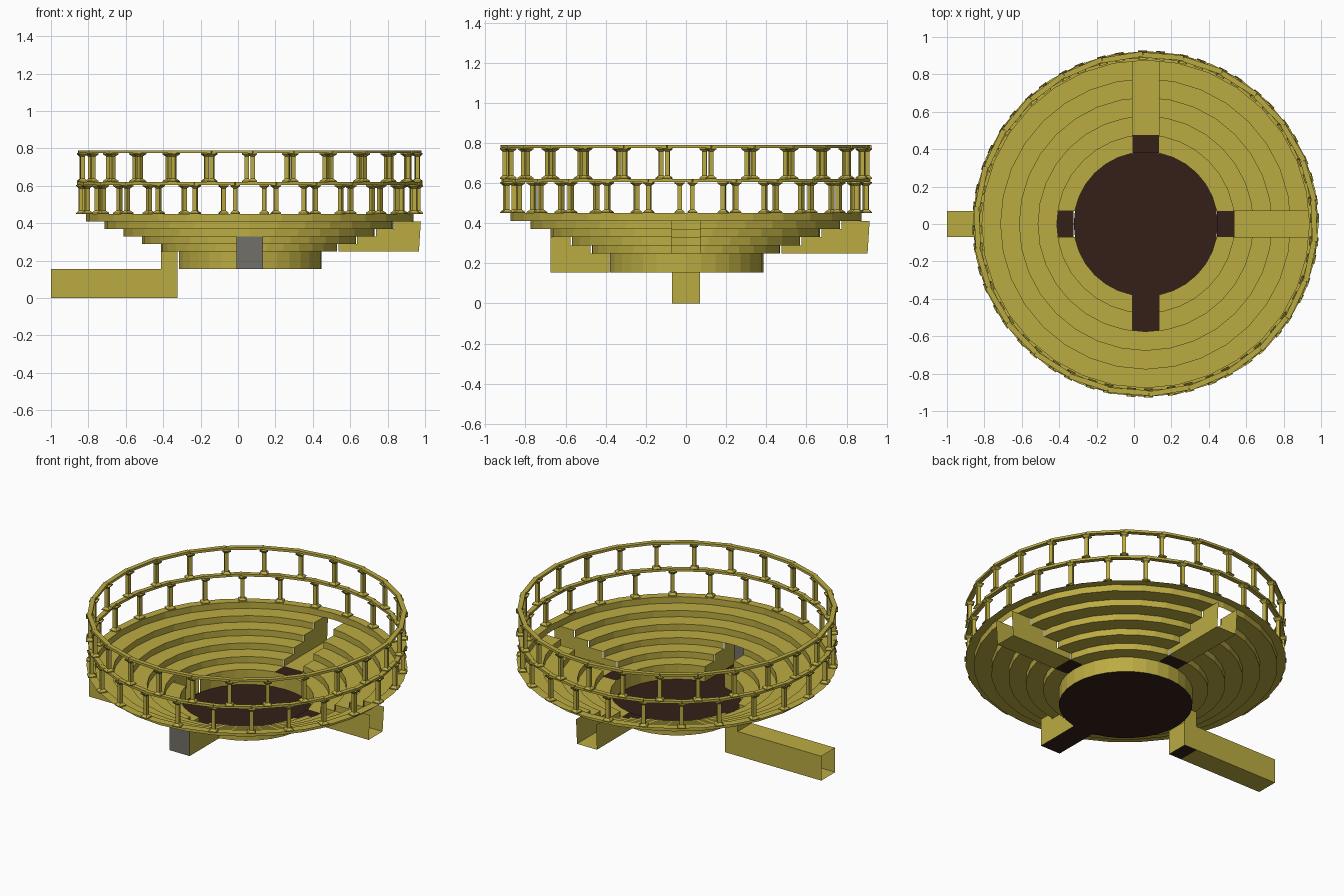
import bpy, bmesh
from math import cos, sin, pi, sqrt, radians
from mathutils import Matrix, Vector

if "Cube" in bpy.data.objects:
    bpy.data.objects.remove(bpy.data.objects["Cube"])

CX = 0.0625          # bowl centre on x
HW = 0.07            # half width of every passage
SIDES = 32
POSTS = 26


def material(name, rgb):
    m = bpy.data.materials.new(name)
    m.diffuse_color = (*rgb, 1)
    m.use_nodes = True
    m.node_tree.nodes["Principled BSDF"].inputs["Base Color"].default_value = m.diffuse_color
    return m


STONE = material("sandstone", (0.50, 0.41, 0.055))
EARTH = material("dark_earth", (0.035, 0.014, 0.009))
GATE = material("gate_grey", (0.17, 0.16, 0.14))


def finish(bm, name, mat):
    me = bpy.data.meshes.new(name)
    bm.to_mesh(me)
    bm.free()
    ob = bpy.data.objects.new(name, me)
    ob.location.x = CX
    me.materials.append(mat)
    bpy.context.collection.objects.link(ob)
    return ob


def sheets(name, mat, polys, turn=0):
    """Flat polygons drawn for a passage along +x, turned about z."""
    bm = bmesh.new()
    for p in polys:
        bm.faces.new([bm.verts.new(v) for v in p])
    bmesh.ops.rotate(bm, verts=bm.verts, matrix=Matrix.Rotation(turn, 3, 'Z'))
    return finish(bm, name, mat)


def flat(x0, x1, z):
    return [(x0, -HW, z), (x1, -HW, z), (x1, HW, z), (x0, HW, z)]


def upright(x, z0, z1):
    return [(x, -HW, z0), (x, HW, z0), (x, HW, z1), (x, -HW, z1)]


def sides(profile):
    return [[(x, s * HW, z) for x, z in profile] for s in (-1, 1)]


def lathe(bm, profile, n, phase=0):
    rows = [[bm.verts.new((r * cos(2 * pi * i / n + phase), r * sin(2 * pi * i / n + phase), z))
             for i in range(n)] for r, z in profile]
    for a, b in zip(rows, rows[1:]):
        for i in range(n):
            j = (i + 1) % n
            bm.faces.new((a[i], a[j], b[j], b[i]))
    return rows


# Stepped seating bowl: one open profile turned round the centre
RADII = [0.385, 0.475, 0.575, 0.675, 0.775, 0.875, 0.925]
LEVELS = [0.155, 0.25, 0.29, 0.33, 0.37, 0.41, 0.45]
profile = []
for i in range(6):
    profile += [(RADII[i], LEVELS[i]), (RADII[i], LEVELS[i + 1])]
profile.append((RADII[6], LEVELS[6]))
bm = bmesh.new()
lathe(bm, profile, SIDES)
for axis in (Vector((1, 0, 0)), Vector((0, 1, 0))):
    for s in (-HW, HW):
        bmesh.ops.bisect_plane(bm, geom=bm.verts[:] + bm.edges[:] + bm.faces[:],
                               plane_co=axis * s, plane_no=axis)


def in_passage(f):
    c = f.calc_center_median()
    z = c.z
    if abs(c.y) < HW and c.x > 0:
        return 0.245 < z < 0.412
    if abs(c.x) < HW and c.y > 0:
        return 0.245 < z < 0.412
    if abs(c.y) < HW and c.x < 0:
        return z < 0.252
    if abs(c.x) < HW and c.y < 0:
        return z < 0.312
    return False


bmesh.ops.delete(bm, geom=[f for f in bm.faces if in_passage(f)], context='FACES')
finish(bm, "stepped_seating", STONE)

# Arena floor
bm = bmesh.new()
bmesh.ops.create_circle(bm, cap_ends=True, segments=SIDES, radius=0.385,
                        matrix=Matrix.Translation((0, 0, 0.155)))
finish(bm, "arena_floor", EARTH)


def step_outline(last, base, x_end):
    """Side wall outline under the seating steps from the second riser outward."""
    pts = [(RADII[1], base)]
    for i in range(1, last):
        pts += [(RADII[i], LEVELS[i]), (RADII[i], LEVELS[i + 1])]
    pts += [(x_end, LEVELS[last]), (x_end - 0.01, base)]
    return pts[:1] + pts[2:]


# Right and back spectator entrances
for name, turn in (("right", 0), ("back", pi / 2)):
    sheets(name + "_entrance_walls", STONE,
           sides(step_outline(5, 0.25, 0.915)) + [flat(0.475, 0.905, 0.25)], turn)
    sheets(name + "_landing", EARTH, [flat(0.38, 0.475, 0.25)], turn)

# Front passage with grey gate
front = [(0.38, 0.155), (0.38, 0.25), (0.475, 0.25), (0.475, 0.29), (0.575, 0.29),
         (0.575, 0.33), (0.675, 0.33), (0.675, 0.155)]
sheets("front_passage_walls", STONE, sides(front), -pi / 2)
sheets("front_passage_floor", EARTH, [flat(0.375, 0.675, 0.155)], -pi / 2)
sheets("front_gate", GATE, [upright(0.675, 0.155, 0.33)], -pi / 2)

# Left shaft dropping into the long tunnel
END = 1.0 + CX
sheets("left_tunnel", STONE,
       sides([(0.385, 0), (0.385, 0.25), (0.475, 0.25), (0.475, 0.155), (END, 0.155), (END, 0)])
       + [upright(0.385, 0, 0.155), upright(0.475, 0.155, 0.25),
          flat(0.475, END, 0), flat(0.475, END, 0.155)], pi)
sheets("left_shaft_floor", EARTH, [flat(0.385, 0.475, 0)], pi)

# Two tiers of posts carrying straight beams
POST = [(0.034, 0), (0.034, 0.006), (0.016, 0.018), (0.016, 0.137), (0.034, 0.149), (0.034, 0.155)]
RING = 0.903
for name, z0, start in (("lower", 0.45, -90 + 180 / POSTS + 2), ("upper", 0.62, -89)):
    posts, beams = bmesh.new(), bmesh.new()
    for k in range(POSTS):
        a = radians(start) + 2 * pi * k / POSTS
        old = set(posts.verts)
        lathe(posts, POST, 4, pi / 4)
        new = [v for v in posts.verts if v not in old]
        bmesh.ops.transform(posts, verts=new, matrix=Matrix.Rotation(a, 4, 'Z')
                            @ Matrix.Translation((RING, 0, z0)))
        mid = a + pi / POSTS
        length = 2 * RING * sin(pi / POSTS)
        bmesh.ops.create_cube(beams, size=1, matrix=Matrix.Rotation(mid, 4, 'Z')
                              @ Matrix.Translation((RING * cos(pi / POSTS) + 0.004, 0, z0 + 0.1625))
                              @ Matrix.Rotation(radians(1.5), 4, 'Z')
                              @ Matrix.Diagonal((0.028, length, 0.015, 1)))
    finish(posts, name + "_gallery_posts", STONE)
    finish(beams, name + "_gallery_beams", STONE)
